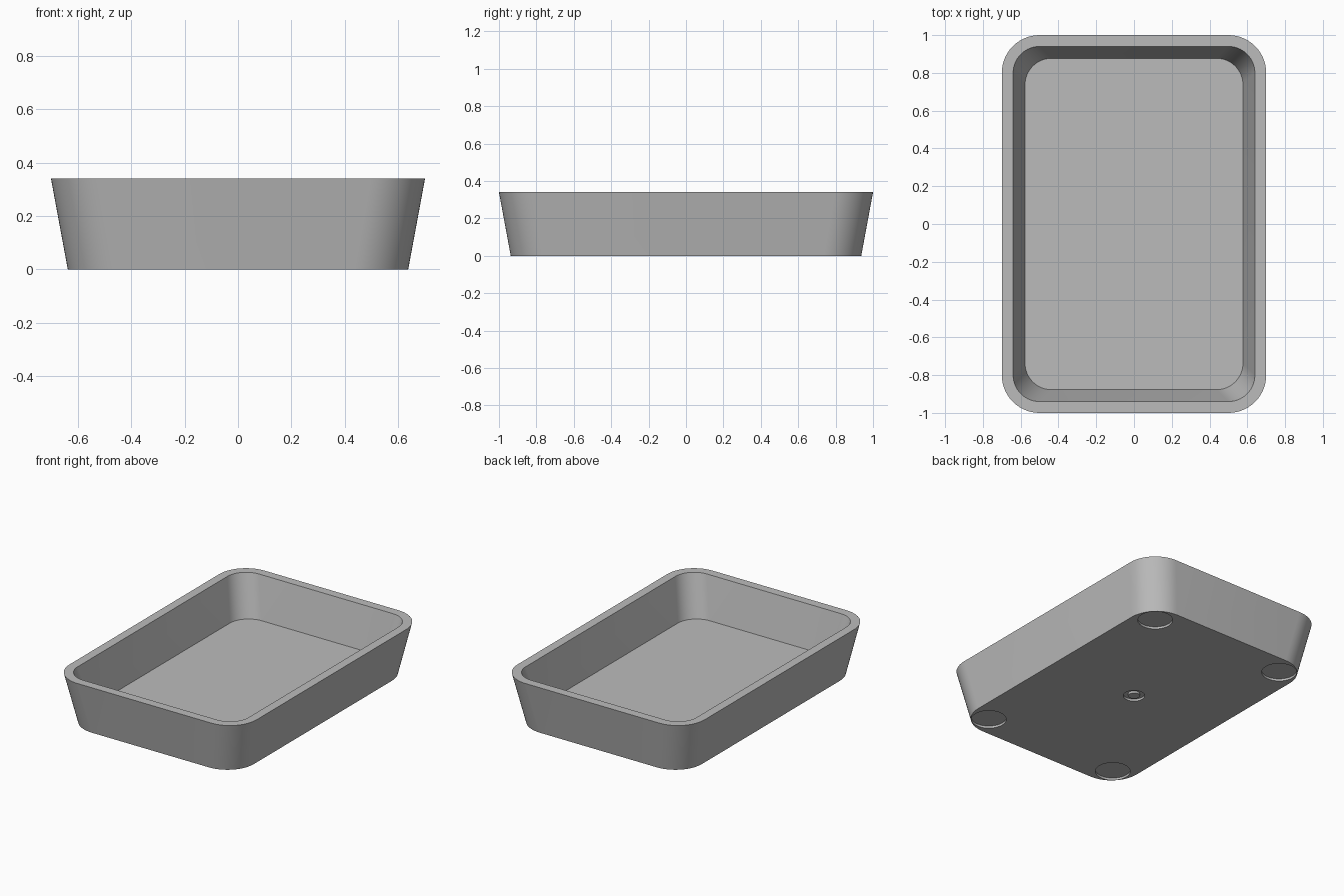
import bpy, bmesh, math

cube = bpy.data.objects.get("Cube")
if cube:
    bpy.data.objects.remove(cube, do_unlink=True)

HEIGHT, FLOOR = 0.34, 0.065
FOOT_DEPTH = 0.015

grey = bpy.data.materials.new("plain grey")
grey.use_nodes = True
grey.diffuse_color = (0.5, 0.5, 0.5, 1)
grey.node_tree.nodes["Principled BSDF"].inputs["Base Color"].default_value = grey.diffuse_color


def rounded_loop(bm, half_x, half_y, radius, z, steps=14):
    """Ring of vertices along a rounded rectangle."""
    verts = []
    for quarter, (sx, sy) in enumerate([(1, 1), (-1, 1), (-1, -1), (1, -1)]):
        for i in range(steps + 1):
            a = (quarter + i / steps) * math.pi / 2
            verts.append(bm.verts.new((sx * (half_x - radius) + radius * math.cos(a),
                                       sy * (half_y - radius) + radius * math.sin(a), z)))
    return verts


def circle_loop(bm, radius, z, steps=48):
    angles = [2 * math.pi * i / steps for i in range(steps)]
    return [bm.verts.new((radius * math.cos(a), radius * math.sin(a), z)) for a in angles]


def bridge(bm, a, b):
    n = len(a)
    for i in range(n):
        j = (i + 1) % n
        bm.faces.new((a[i], a[j], b[j], b[i]))


def finish(name, bm, location=(0, 0, 0)):
    bmesh.ops.recalc_face_normals(bm, faces=bm.faces)
    mesh = bpy.data.meshes.new(name)
    bm.to_mesh(mesh)
    bm.free()
    mesh.materials.append(grey)
    obj = bpy.data.objects.new(name, mesh)
    obj.location = location
    bpy.context.collection.objects.link(obj)
    return obj


# Tray: tapered outer wall, flat rim, tapered inner wall and floor
bm = bmesh.new()
loops = [rounded_loop(bm, *size) for size in (
    (0.637, 0.937, 0.2, 0),
    (0.7, 1.0, 0.2, HEIGHT),
    (0.64, 0.94, 0.14, HEIGHT),
    (0.577, 0.877, 0.14, FLOOR))]
for lower, upper in zip(loops, loops[1:]):
    bridge(bm, lower, upper)
bm.faces.new(loops[0])
bm.faces.new(loops[-1])
tray = finish("tray", bm)

# Round foot recesses under the four corners
cutters = []
for x in (-0.5, 0.5):
    for y in (-0.8, 0.8):
        bm = bmesh.new()
        low, high = circle_loop(bm, 0.108, -0.05), circle_loop(bm, 0.108, FOOT_DEPTH)
        bridge(bm, low, high)
        bm.faces.new(low)
        bm.faces.new(high)
        cutters.append(finish("foot_recess_cutter", bm, (x, y, 0)))

# Small ring groove in the middle of the underside
bm = bmesh.new()
ring = [circle_loop(bm, r, z) for r, z in (
    (0.066, -0.05), (0.066, FOOT_DEPTH), (0.036, FOOT_DEPTH), (0.036, -0.05))]
for i in range(4):
    bridge(bm, ring[i], ring[(i + 1) % 4])
cutters.append(finish("ring_groove_cutter", bm))

# Cut the underside, then drop the cutters
bpy.context.view_layer.objects.active = tray
tray.select_set(True)
for cutter in cutters:
    cutter.hide_render = True
    mod = tray.modifiers.new("underside_cut", "BOOLEAN")
    mod.operation = "DIFFERENCE"
    mod.solver = "EXACT"
    mod.object = cutter
    bpy.ops.object.modifier_apply(modifier=mod.name)
    bpy.data.objects.remove(cutter, do_unlink=True)

bpy.ops.object.select_all(action="DESELECT")
tray.select_set(True)
bpy.ops.object.shade_smooth_by_angle(angle=math.radians(30))
